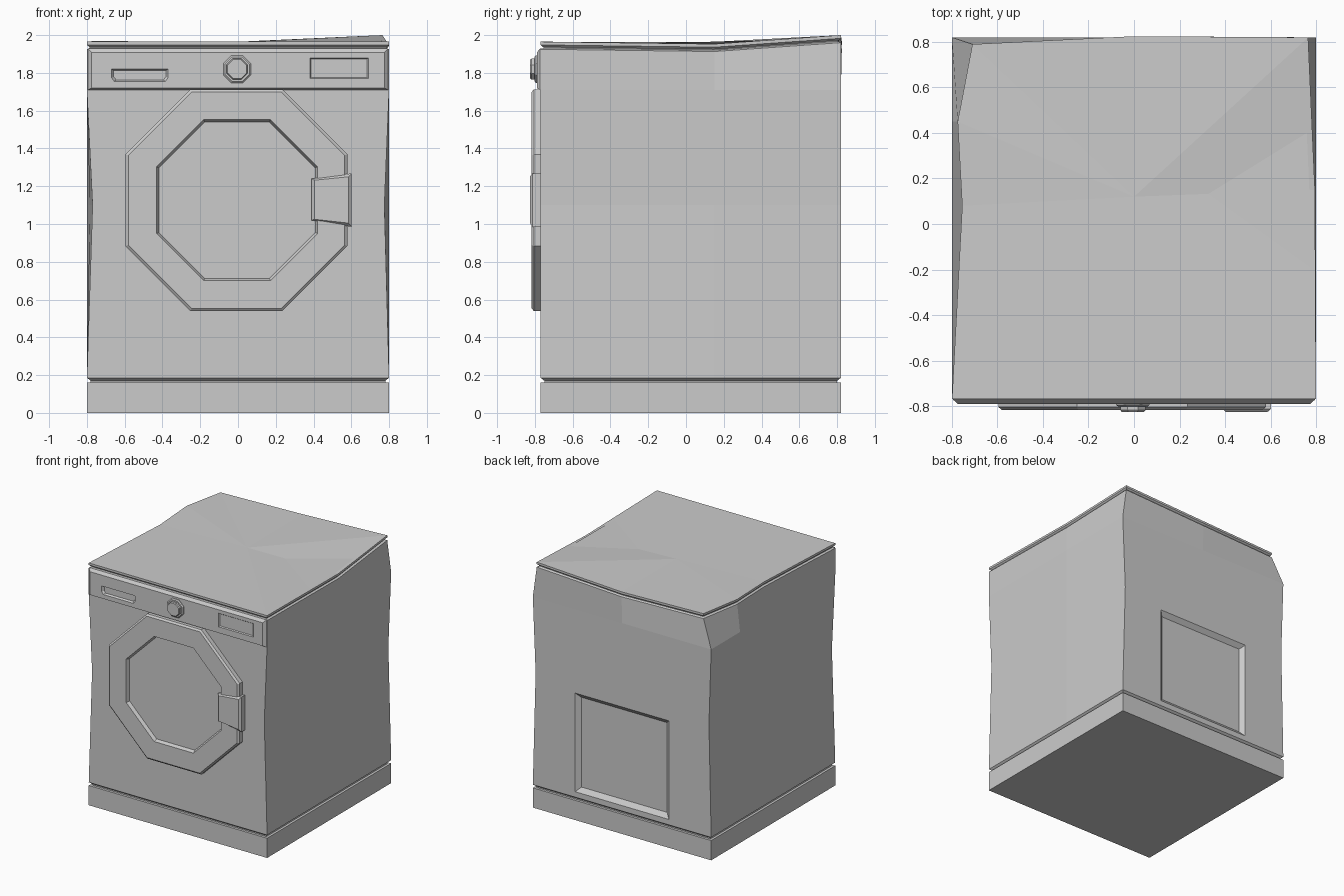
import bpy, bmesh

cube = bpy.data.objects.get("Cube")
if cube:
    bpy.data.objects.remove(cube, do_unlink=True)

grey = bpy.data.materials.new("appliance_grey")
grey.use_nodes = True
colour = (0.6, 0.6, 0.6, 1)
grey.diffuse_color = colour
grey.node_tree.nodes["Principled BSDF"].inputs["Base Color"].default_value = colour


def loft(name, rings, centre_top=None):
    """Skin a stack of closed rings and cap both ends."""
    bm = bmesh.new()
    loops = [[bm.verts.new(p) for p in ring] for ring in rings]
    for a, b in zip(loops, loops[1:]):
        n = len(a)
        for i in range(n):
            j = (i + 1) % n
            bm.faces.new((a[i], a[j], b[j], b[i]))
    bm.faces.new(loops[0])
    if centre_top:
        hub = bm.verts.new(centre_top)
        top = loops[-1]
        for i in range(len(top)):
            bm.faces.new((top[i], top[(i + 1) % len(top)], hub))
    else:
        bm.faces.new(loops[-1])
    bmesh.ops.recalc_face_normals(bm, faces=bm.faces)
    mesh = bpy.data.meshes.new(name)
    bm.to_mesh(mesh)
    bm.free()
    mesh.materials.append(grey)
    obj = bpy.data.objects.new(name, mesh)
    bpy.context.collection.objects.link(obj)
    return obj


def front_loft(name, sections):
    """Loft of (outline in x and z, depth y) sections."""
    return loft(name, [[(x, y, z) for x, z in outline] for outline, y in sections])


def cut(target, cutter):
    mod = target.modifiers.new("cut", "BOOLEAN")
    mod.operation = "DIFFERENCE"
    mod.solver = "EXACT"
    mod.object = cutter
    bpy.context.view_layer.objects.active = target
    bpy.ops.object.modifier_apply(modifier=mod.name)
    bpy.data.objects.remove(cutter, do_unlink=True)


def rect(x0, x1, z0, z1, inset=0):
    x0, x1, z0, z1 = x0 + inset, x1 - inset, z0 + inset, z1 - inset
    return [(x0, z0), (x1, z0), (x1, z1), (x0, z1)]


def octagon(cx, cz, r, inset=0):
    r -= inset
    c = r * 0.4142
    return [(cx + x, cz + z) for x, z in
            ((-c, r), (c, r), (r, c), (r, -c), (c, -r), (-c, -r), (-r, -c), (-r, c))]


# Perimeter of the cabinet: straight, pinched at the waist, battered at the top
STRAIGHT = [(-.8, -.77, 0), (.8, -.77, 0), (.8, .15, 0), (.8, .82, 0),
            (0, .82, 0), (-.8, .82, 0), (-.8, .45, 0), (-.8, .1, 0)]
WAIST = [(-.77, -.77, 0), (.775, -.77, 0), (.8, .15, 0), (.775, .82, 0),
         (0, .82, 0), (-.78, .82, 0), (-.8, .45, 0), (-.785, .1, 0)]
DENTED = [(-.8, -.77, 0), (.8, -.77, 0), (.795, .15, -.012), (.765, .82, .035),
          (0, .825, 0), (-.71, .79, 0), (-.775, .45, .004), (-.755, .08, -.002)]
OUTWARD = [(-1, -1), (1, -1), (1, 0), (1, 1), (0, 1), (-1, 1), (-1, 0), (-1, 0)]


def ring(shape, z, inset=0):
    return [(x - nx * inset, y - ny * inset, z + dz)
            for (x, y, dz), (nx, ny) in zip(shape, OUTWARD)]


# Plinth, cabinet and lid, parted by narrow grooves
loft("plinth", [ring(STRAIGHT, 0), ring(STRAIGHT, .16)])
cabinet = loft("cabinet", [
    ring(STRAIGHT, .15, .02), ring(STRAIGHT, .17, .02), ring(STRAIGHT, .186),
    ring(WAIST, 1.1), ring(STRAIGHT, 1.71), ring(DENTED, 1.925),
    ring(DENTED, 1.932, .015), ring(DENTED, 1.945, .015)])
loft("lid", [ring(DENTED, 1.937, .012), ring(DENTED, 1.948), ring(DENTED, 1.965)],
     centre_top=(0, .12, 1.963))

# Service hatch sunk into the back
cut(cabinet, front_loft("hatch_cutter", [
    (rect(-.42, .42, .23, 1.03, .036), .79), (rect(-.42, .42, .23, 1.03), .82),
    (rect(-.42, .42, .23, 1.03), .9)]))

# Control panel with drawer pull and display recess
panel = front_loft("control_panel", [
    (rect(-.795, .795, 1.71, 1.93), -.76), (rect(-.795, .795, 1.71, 1.93), -.772),
    ([(-.775, 1.72), (.775, 1.72), (.775, 1.908), (-.775, 1.908)], -.79)])
pull = [(-.67, 1.82), (-.37, 1.82), (-.37, 1.775), (-.385, 1.755), (-.655, 1.755), (-.67, 1.775)]
pull_floor = [(-.52 + (x + .52) * .92, 1.787 + (z - 1.787) * .75) for x, z in pull]
cut(panel, front_loft("pull_cutter", [(pull_floor, -.774), (pull, -.79), (pull, -.85)]))
display = rect(.38, .69, 1.77, 1.88)
cut(panel, front_loft("display_cutter", [
    (rect(.38, .69, 1.77, 1.88, .006), -.782), (display, -.79), (display, -.85)]))

# Programme dial
front_loft("dial", [
    (octagon(-.005, 1.82, .073), -.78), (octagon(-.005, 1.82, .073), -.795),
    (octagon(-.005, 1.82, .065), -.802), (octagon(-.005, 1.82, .055), -.802),
    (octagon(-.005, 1.82, .055), -.818), (octagon(-.005, 1.82, .05), -.825)])

# Octagonal door: raised rim around a sunken pane
rim, pane = (-.008, 1.126, .587), (-.005, 1.126, .426)
front_loft("door", [
    (octagon(*rim), -.76), (octagon(*rim), -.805), (octagon(*rim, .014), -.817),
    (octagon(*pane), -.817), (octagon(*pane, .012), -.79)])

# Door handle, wider on its outer edge
grip = [(.388, 1.02), (.602, .985), (.602, 1.268), (.388, 1.24)]
grip_face = [(.405, 1.025), (.585, 1.005), (.585, 1.25), (.405, 1.232)]
front_loft("door_handle", [(grip, -.765), (grip, -.813), (grip_face, -.827)])
